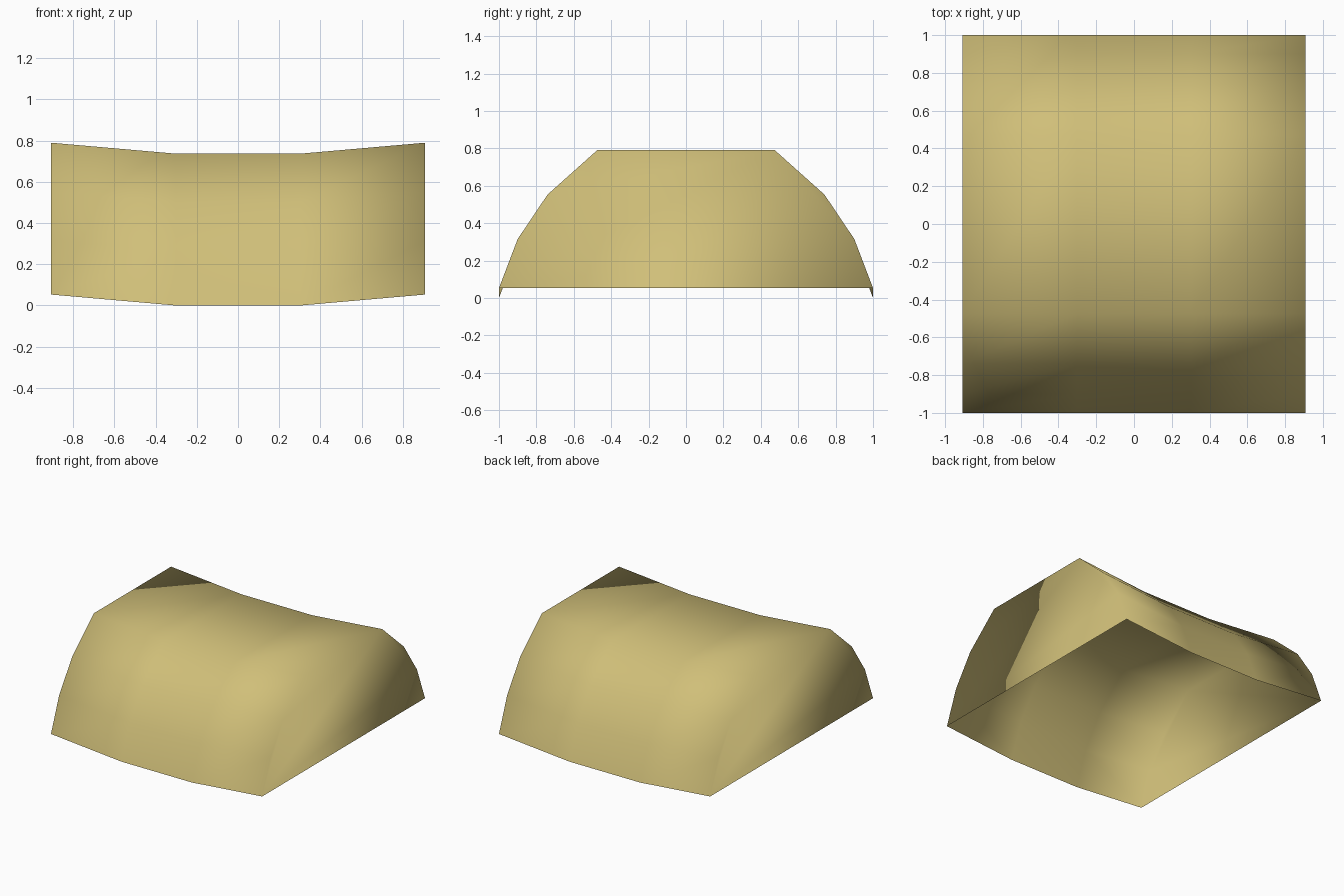
import bpy, bmesh

if "Cube" in bpy.data.objects:
    bpy.data.objects.remove(bpy.data.objects["Cube"])

# One flat tan colour
tan = bpy.data.materials.new("tan")
tan.diffuse_color = (0.63, 0.52, 0.19, 1)
tan.use_nodes = True
tan.node_tree.nodes["Principled BSDF"].inputs["Base Color"].default_value = tan.diffuse_color

# Arched cross-section (y, z): right half, mirrored to the left
half = [(1.0, 0.0), (0.9, 0.262), (0.74, 0.5), (0.475, 0.737)]
profile = [(-y, z) for y, z in half] + half[::-1]

# Stations along x with their lift: the ends curl up slightly
stations = [(-0.908, 0.053), (-0.303, 0.0), (0.303, 0.0), (0.908, 0.053)]

bm = bmesh.new()
rows = [[bm.verts.new((x, y, z + lift)) for y, z in profile] for x, lift in stations]

# Curved skin between neighbouring cross-sections
for a, b in zip(rows, rows[1:]):
    for i in range(len(profile) - 1):
        bm.faces.new((a[i], b[i], b[i + 1], a[i + 1]))

# Closed ends, open underside
bm.faces.new(rows[0])
bm.faces.new(rows[-1][::-1])
bmesh.ops.recalc_face_normals(bm, faces=bm.faces)
top = max(bm.faces, key=lambda f: f.calc_center_median().z)
if top.normal.z < 0:
    bmesh.ops.reverse_faces(bm, faces=bm.faces)
for f in bm.faces:
    f.smooth = True

mesh = bpy.data.meshes.new("curved_shell")
bm.to_mesh(mesh)
bm.free()
mesh.materials.append(tan)
shell = bpy.data.objects.new("curved_shell", mesh)
bpy.context.collection.objects.link(shell)
